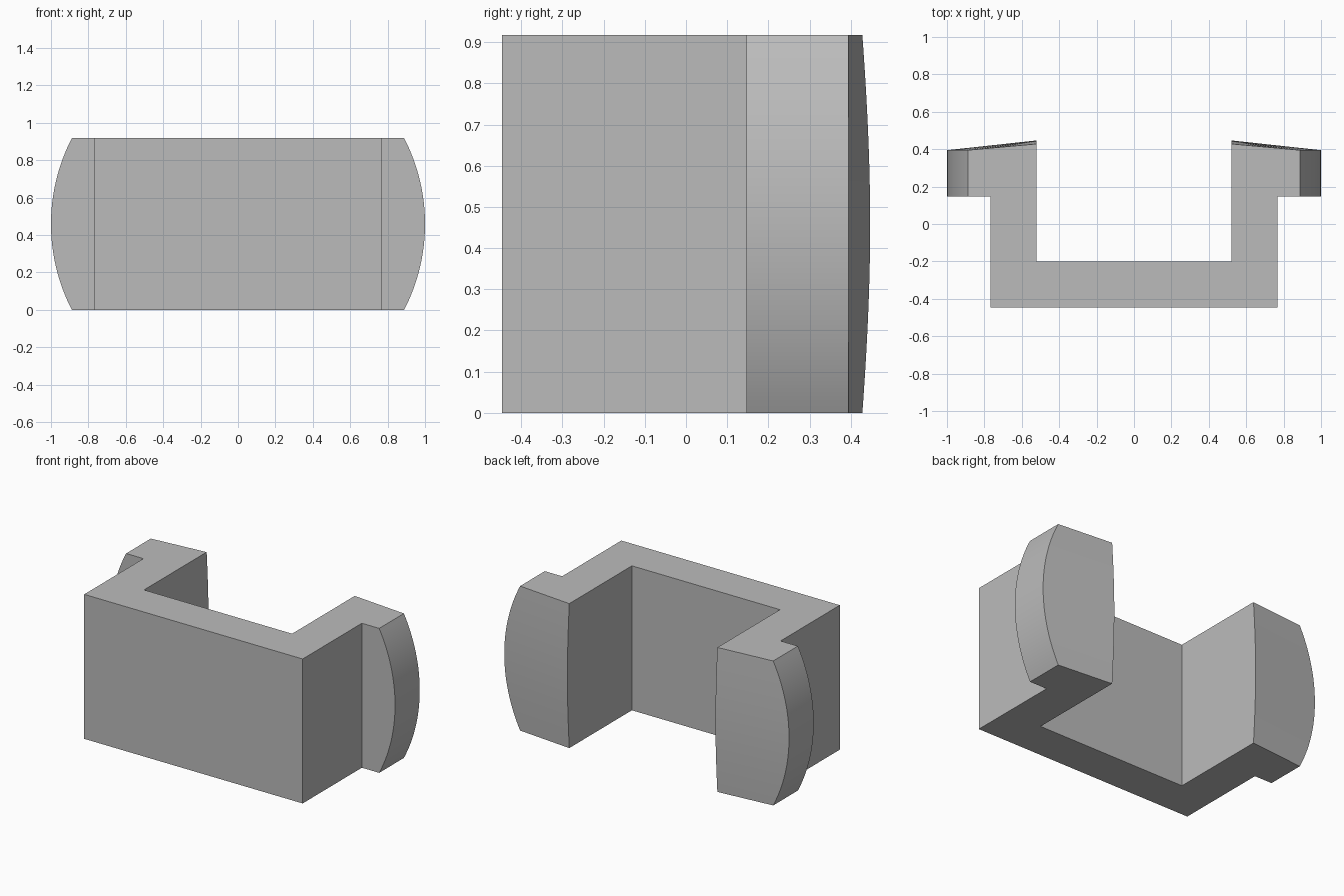
import bpy
import bmesh
import math

cube = bpy.data.objects.get("Cube")
if cube:
    bpy.data.objects.remove(cube, do_unlink=True)

HEIGHT = 0.917
RIM = 1.0                      # radius of the rounded flange rim about the y axis
INNER, OUTER = 0.52, 0.767     # arm thickness in x
FRONT, FLOOR, FLANGE = -0.447, -0.2, 0.147
ROWS = 32


def back_y(x, h):
    """Shallow cone that shapes the back of the flanges."""
    return 0.447 - 0.109 * (math.hypot(x, h) - INNER)


def section(z):
    """Outline of the channel at height z, one half mirrored to the other."""
    h = z - HEIGHT / 2
    rim = math.sqrt(RIM ** 2 - h ** 2)
    half = [(OUTER, FRONT), (OUTER, FLANGE), (rim, FLANGE),
            (rim, back_y(rim, h)), (INNER, back_y(INNER, h)), (INNER, FLOOR)]
    return half + [(-x, y) for x, y in reversed(half)]


# Clip body: outlines lofted from bottom to top
bm = bmesh.new()
rings = []
for i in range(ROWS + 1):
    z = HEIGHT * i / ROWS
    rings.append([bm.verts.new((x, y, z)) for x, y in section(z)])
for low, high in zip(rings, rings[1:]):
    for j in range(len(low)):
        k = (j + 1) % len(low)
        bm.faces.new((low[j], low[k], high[k], high[j]))
bm.faces.new(rings[0][::-1])
bm.faces.new(rings[-1])

# Merge the flat walls into single faces
bmesh.ops.dissolve_limit(bm, angle_limit=math.radians(0.02),
                         verts=bm.verts[:], edges=bm.edges[:])
bmesh.ops.recalc_face_normals(bm, faces=bm.faces[:])
mesh = bpy.data.meshes.new("channel_clip")
bm.to_mesh(mesh)
bm.free()
clip = bpy.data.objects.new("channel_clip", mesh)
bpy.context.collection.objects.link(clip)

# Plain grey
grey = bpy.data.materials.new("plain_grey")
grey.use_nodes = True
colour = (0.5, 0.5, 0.5, 1.0)
grey.diffuse_color = colour
grey.node_tree.nodes["Principled BSDF"].inputs["Base Color"].default_value = colour
mesh.materials.append(grey)

# Smooth the curved rim and back, keep corners sharp
bpy.ops.object.select_all(action="DESELECT")
clip.select_set(True)
bpy.context.view_layer.objects.active = clip
bpy.ops.object.shade_smooth_by_angle(angle=math.radians(30))
